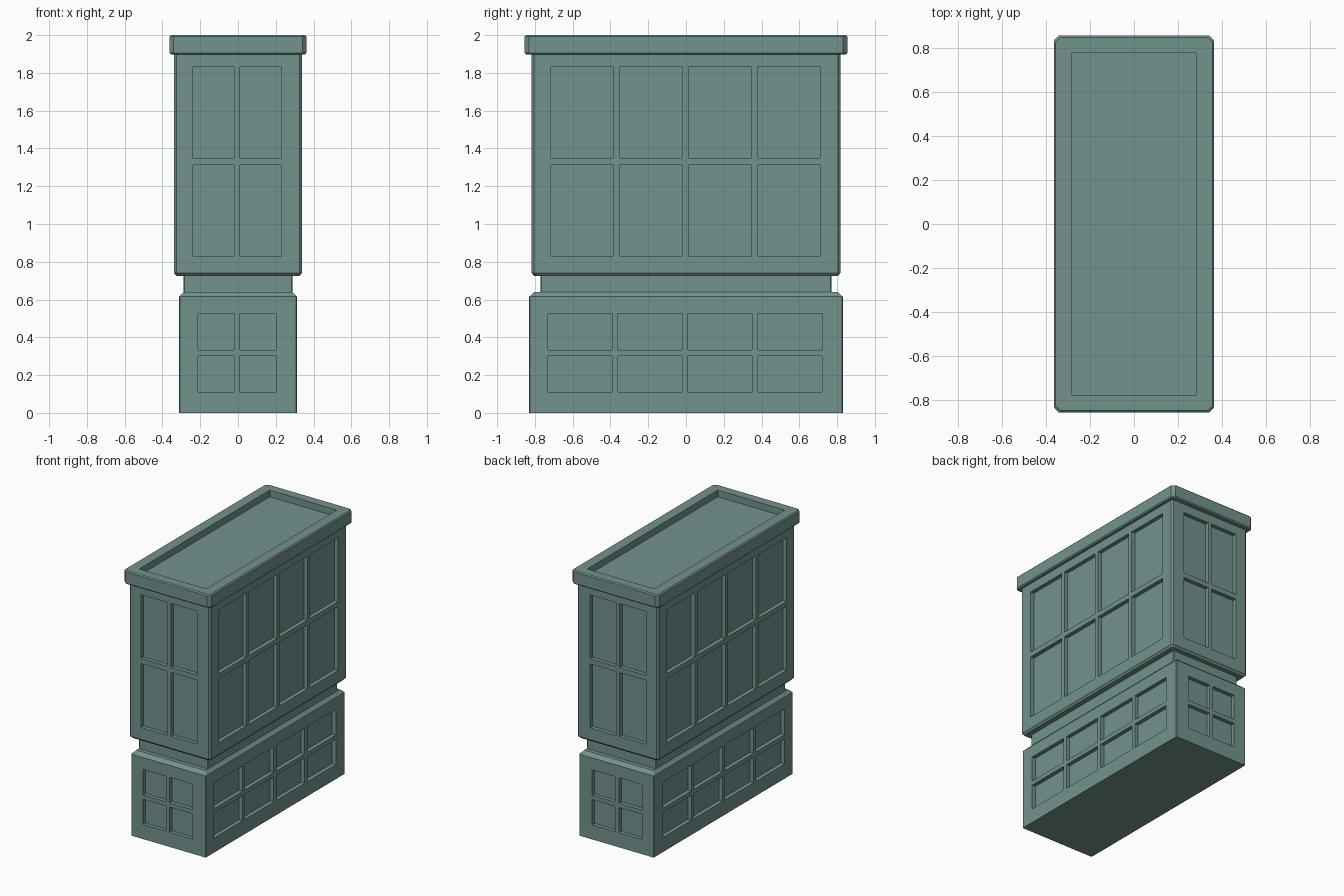
import bpy, bmesh

if "Cube" in bpy.data.objects:
    bpy.data.objects.remove(bpy.data.objects["Cube"])

paint = bpy.data.materials.new("teal_paint")
paint.diffuse_color = (0.17, 0.29, 0.27, 1)
paint.use_nodes = True
paint.node_tree.nodes["Principled BSDF"].inputs["Base Color"].default_value = paint.diffuse_color


def add_mesh(name, bm):
    bmesh.ops.recalc_face_normals(bm, faces=bm.faces)
    me = bpy.data.meshes.new(name)
    bm.to_mesh(me)
    bm.free()
    me.materials.append(paint)
    ob = bpy.data.objects.new(name, me)
    bpy.context.collection.objects.link(ob)
    return ob


def block(name, rings):
    """Loft of corner-cut rectangles: each ring is (half x, half y, z, corner cut)."""
    bm = bmesh.new()
    loops = []
    for x, y, z, c in rings:
        pts = [(x, c - y), (x, y - c), (x - c, y), (c - x, y),
               (-x, y - c), (-x, c - y), (c - x, -y), (x - c, -y)]
        loops.append([bm.verts.new((px, py, z)) for px, py in pts])
    for a, b in zip(loops, loops[1:]):
        for i in range(8):
            j = (i + 1) % 8
            bm.faces.new((a[i], a[j], b[j], b[i]))
    bm.faces.new(loops[0][::-1])
    bm.faces.new(loops[-1])
    return add_mesh(name, bm)


def box(bm, x0, x1, y0, y1, z0, z1):
    vs = bmesh.ops.create_cube(bm, size=1)["verts"]
    for v in vs:
        v.co = ((x0 + x1) / 2 + v.co.x * (x1 - x0),
                (y0 + y1) / 2 + v.co.y * (y1 - y0),
                (z0 + z1) / 2 + v.co.z * (z1 - z0))


def panes(lo, hi, n, gap):
    w = (hi - lo - gap * (n - 1)) / n
    return [(lo + i * (w + gap), lo + i * (w + gap) + w) for i in range(n)]


def cut_windows(ob, hx, hy, span_x, span_y, rows, depth=0.03):
    """Recess a grid of panes into all four walls."""
    bm = bmesh.new()
    for z0, z1 in rows:
        for s in (-1, 1):
            for a, b in panes(*span_x, 2, 0.03):
                ys = sorted((s * (hy - depth), s * (hy + 0.05)))
                box(bm, a, b, *ys, z0, z1)
            for a, b in panes(*span_y, 4, 0.032):
                xs = sorted((s * (hx - depth), s * (hx + 0.05)))
                box(bm, *xs, a, b, z0, z1)
    cutter = add_mesh("window_cutter", bm)
    cutter.hide_render = True
    mod = ob.modifiers.new("windows", 'BOOLEAN')
    mod.operation = 'DIFFERENCE'
    mod.solver = 'EXACT'
    mod.object = cutter
    dg = bpy.context.evaluated_depsgraph_get()
    ob_mesh = bpy.data.meshes.new_from_object(ob.evaluated_get(dg))
    ob.modifiers.clear()
    ob.data = ob_mesh
    bpy.data.objects.remove(cutter)


# Ground storey with sloped top edge
lower = block("lower_storey", [(0.312, 0.83, 0, 0.004), (0.312, 0.83, 0.615, 0.004),
                               (0.288, 0.802, 0.64, 0.004)])
cut_windows(lower, 0.312, 0.83, (-0.212, 0.202), (-0.73, 0.72),
            [(0.11, 0.30), (0.332, 0.525)])

# Recessed band between the storeys
block("recessed_band", [(0.288, 0.77, 0.63, 0.004), (0.288, 0.77, 0.735, 0.004)])

# Tall upper storey
upper = block("upper_storey", [(0.325, 0.803, 0.725, 0.012), (0.338, 0.817, 0.74, 0.012),
                               (0.338, 0.817, 1.905, 0.012)])
cut_windows(upper, 0.338, 0.817, (-0.238, 0.23), (-0.715, 0.71),
            [(0.83, 1.312), (1.35, 1.832)])

# Cornice with sunken roof
block("roof_cornice", [(0.355, 0.846, 1.898, 0.022), (0.363, 0.854, 1.906, 0.022),
                       (0.363, 0.854, 1.992, 0.022), (0.355, 0.846, 2.0, 0.022),
                       (0.28, 0.778, 2.0, 0.002), (0.28, 0.778, 1.95, 0.002)])
